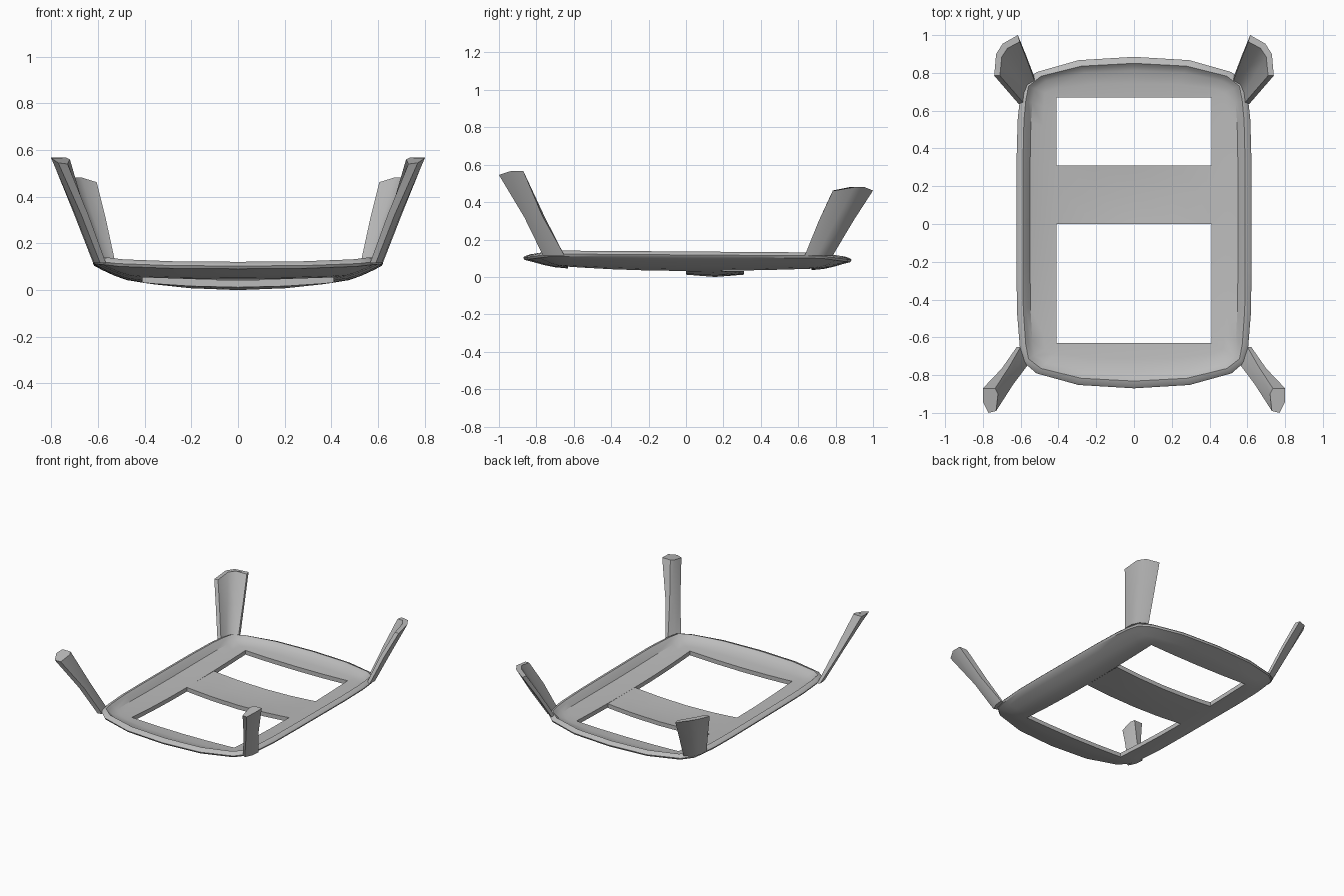
import bpy, bmesh

if "Cube" in bpy.data.objects:
    bpy.data.objects.remove(bpy.data.objects["Cube"])

grey = bpy.data.materials.new("body grey")
grey.use_nodes = True
grey.diffuse_color = (0.5, 0.5, 0.5, 1)
grey.node_tree.nodes["Principled BSDF"].inputs["Base Color"].default_value = (0.5, 0.5, 0.5, 1)

HALF, FRONT, BACK = 0.41, -0.63, 0.67      # opening area
BAR = (0.0, 0.155, 0.31)                   # rows of the cross bar
ACROSS = [-1, -0.88, -0.5, 0, 0.5, 0.88, 1]


def finish(bm, name, angle=35):
    bmesh.ops.recalc_face_normals(bm, faces=bm.faces)
    mesh = bpy.data.meshes.new(name)
    bm.to_mesh(mesh)
    bm.free()
    mesh.materials.append(grey)
    obj = bpy.data.objects.new(name, mesh)
    bpy.context.collection.objects.link(obj)
    bpy.ops.object.select_all(action="DESELECT")
    obj.select_set(True)
    bpy.context.view_layer.objects.active = obj
    bpy.ops.object.shade_smooth_by_angle(angle=angle * 3.14159 / 180)
    return obj


def loft(bm, sections, wrap=False, caps=False):
    """Join closed sections of equal length with quads."""
    rings = [[bm.verts.new(p) for p in s] for s in sections]
    pairs = list(zip(rings, rings[1:]))
    if wrap:
        pairs.append((rings[-1], rings[0]))
    for a, b in pairs:
        for i in range(len(a)):
            j = (i + 1) % len(a)
            bm.faces.new((a[i], a[j], b[j], b[i]))
    if caps:
        bm.faces.new(rings[0])
        bm.faces.new(rings[-1])


def perimeter():
    """Pairs of opening-edge point (x, y, z) and outer-rim point (x, y)."""
    side = []
    for v in (FRONT, -0.56, -0.4, -0.2, *BAR, 0.5, 0.6, BACK):
        s = v / (BACK if v > 0 else -FRONT)
        y = s * (0.74 if v > 0 else 0.73)
        z = 0.032 + (0.012 if v > 0 else 0.023) * s * s
        side.append(((HALF, v, z), (0.622 - 0.035 * s ** 6, y)))
    back = [((HALF * s, BACK, 0.036 + 0.008 * s * s),
             (0.587 * s, 0.885 - 0.07 * s * s - 0.075 * s ** 8)) for s in ACROSS[::-1]]
    front = [((HALF * s, FRONT, 0.045 + 0.01 * s * s),
              (0.587 * s, -0.87 + 0.07 * s * s + 0.07 * s ** 8)) for s in ACROSS]
    mirrored = [((-p[0], p[1], p[2]), (-o[0], o[1])) for p, o in side[::-1]]
    return side + back[1:-1] + mirrored + front[1:-1]


# Shallow upturned roof frame with a raised lip
bm = bmesh.new()
sections = []
for (x, y, z), (ox, oy) in perimeter():
    lip = 0.136 - 0.008 * y - 0.02 * max(0, abs(oy) - 0.72) / 0.15
    rim = lip - 0.018
    rise = rim - z
    profile = [(0, z), (0.3, z + 0.12 * rise), (0.55, z + 0.33 * rise),
               (0.8, z + 0.62 * rise), (0.97, rim - 0.012), (1, rim),
               (0.97, rim + 0.008), (0.84, lip), (0.78, lip - 0.012),
               (0.66, z + 0.3 * rise + 0.03), (0.35, z + 0.1 * rise + 0.03), (0, z + 0.03)]
    sections.append([(x + (ox - x) * t, y + (oy - y) * t, h) for t, h in profile])
loft(bm, sections, wrap=True)
finish(bm, "roof_frame")

# Arched cross bar between the two openings
bm = bmesh.new()
sections = []
for s in ACROSS:
    under = [(HALF * s, y, 0.032 - (1 - s * s) * (0.032 if y == BAR[1] else 0.02)) for y in BAR]
    sections.append(under + [(x, y, z + 0.03) for x, y, z in under[::-1]])
loft(bm, sections)
finish(bm, "cross_bar")


def pillar(name, base, middle, top):
    for label, side in (("left", 1), ("right", -1)):
        bm = bmesh.new()
        loft(bm, [[(side * x, y, z) for x, y, z in s] for s in (base, middle, top)], caps=True)
        finish(bm, label + "_" + name)


def level(points, z):
    return [(x, y, z) for x, y in points]


# Slim front pillars with an angled section
pillar("front_pillar",
       level([(0.62, -0.65), (0.60, -0.65), (0.58, -0.70), (0.565, -0.75), (0.59, -0.765), (0.615, -0.71)], 0.115),
       level([(0.70, -0.765), (0.66, -0.755), (0.65, -0.79), (0.64, -0.85), (0.67, -0.865), (0.695, -0.82)], 0.32),
       [(0.80, -0.87, 0.567), (0.735, -0.87, 0.567), (0.72, -0.90, 0.56),
        (0.73, -0.99, 0.54), (0.77, -1.0, 0.545), (0.80, -0.94, 0.565)])

# Broad rear pillars that wrap around the corner
pillar("rear_pillar",
       level([(0.61, 0.635), (0.61, 0.70), (0.585, 0.755), (0.53, 0.785),
              (0.525, 0.755), (0.56, 0.735), (0.58, 0.69), (0.585, 0.64)], 0.115),
       level([(0.675, 0.71), (0.67, 0.80), (0.645, 0.86), (0.572, 0.895),
              (0.565, 0.865), (0.615, 0.835), (0.64, 0.79), (0.645, 0.71)], 0.30),
       [(0.74, 0.785, 0.46), (0.73, 0.90, 0.48), (0.695, 0.955, 0.48), (0.615, 1.0, 0.462),
        (0.605, 0.965, 0.462), (0.67, 0.93, 0.482), (0.70, 0.885, 0.482), (0.71, 0.785, 0.462)])
